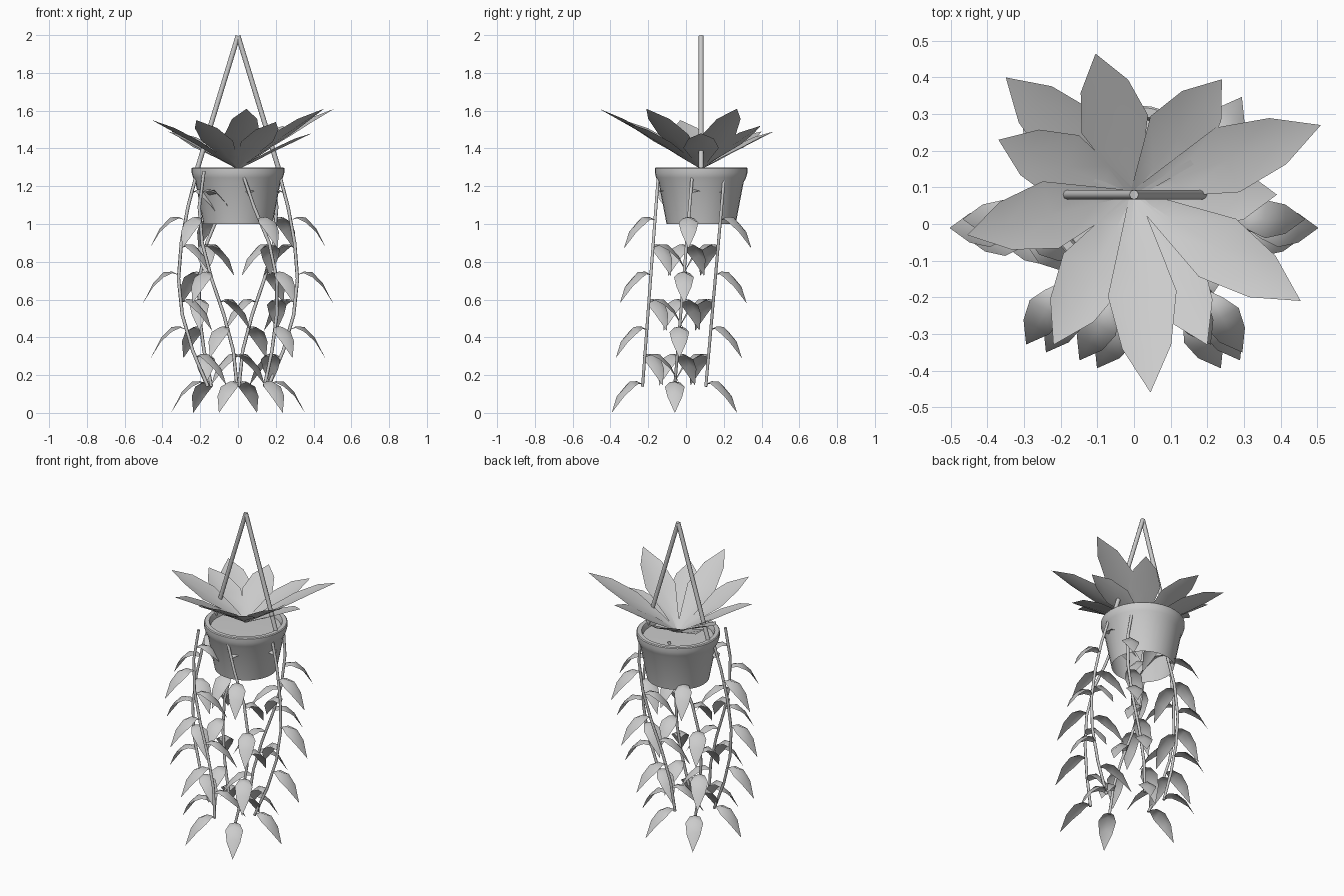
import bpy, bmesh
from math import radians, sin, cos, atan2, hypot, pi
from mathutils import Vector

if "Cube" in bpy.data.objects:
    bpy.data.objects.remove(bpy.data.objects["Cube"])


def make_object(name, bm, angle=40):
    me = bpy.data.meshes.new(name)
    bm.to_mesh(me)
    bm.free()
    ob = bpy.data.objects.new(name, me)
    bpy.context.collection.objects.link(ob)
    bpy.ops.object.select_all(action='DESELECT')
    ob.select_set(True)
    bpy.context.view_layer.objects.active = ob
    bpy.ops.object.shade_smooth_by_angle(angle=radians(angle))
    return ob


def lathe(name, profile, y, n=32):
    bm = bmesh.new()
    rings = []
    for r, z in profile:
        if r == 0:
            rings.append([bm.verts.new((0, y, z))] * n)
        else:
            rings.append([bm.verts.new((r * cos(2 * pi * i / n), y + r * sin(2 * pi * i / n), z))
                          for i in range(n)])
    for a, b in zip(rings, rings[1:]):
        for i in range(n):
            j = (i + 1) % n
            bm.faces.new(list(dict.fromkeys((a[i], a[j], b[j], b[i]))))
    return make_object(name, bm)


def tube(name, points, radius, n=8):
    bm = bmesh.new()
    rings = []
    pts = [Vector(p) for p in points]
    for k, p in enumerate(pts):
        t = (pts[min(k + 1, len(pts) - 1)] - pts[max(k - 1, 0)]).normalized()
        u = t.cross(Vector((0, 1, 0))).normalized()
        v = t.cross(u)
        rings.append([bm.verts.new(p + radius * (cos(2 * pi * i / n) * u + sin(2 * pi * i / n) * v))
                      for i in range(n)])
    for a, b in zip(rings, rings[1:]):
        for i in range(n):
            j = (i + 1) % n
            bm.faces.new((a[i], a[j], b[j], b[i]))
    bm.faces.new(rings[0][::-1])
    bm.faces.new(rings[-1])
    return make_object(name, bm, 65)


def add_leaf(bm, base, angle, rows):
    # rows: distance out, half width, height of midrib, height of edges
    d = Vector((cos(angle), sin(angle), 0))
    side = Vector((-sin(angle), cos(angle), 0))
    up = Vector((0, 0, 1))
    prev = None
    for out, w, zm, ze in rows:
        c = Vector(base) + d * out
        if w == 0:
            cur = [bm.verts.new(c + up * zm)] * 3
        else:
            cur = [bm.verts.new(c + side * s * w + up * (zm if s == 0 else ze)) for s in (-1, 0, 1)]
        if prev:
            for i in (0, 1):
                bm.faces.new(list(dict.fromkeys((prev[i], cur[i], cur[i + 1], prev[i + 1]))))
        prev = cur


CY = 0.08  # pot axis

# pot with rolled rim, open underneath, and soil
lathe("pot", [(0.183, 1.0), (0.225, 1.22), (0.238, 1.245), (0.245, 1.27),
              (0.245, 1.295), (0.24, 1.30), (0.215, 1.30), (0.21, 1.29), (0.205, 1.25)], CY)
lathe("soil", [(0.208, 1.265), (0, 1.27)], CY)

# hanger: two rods meeting at the top
for side, s in (("left", -1), ("right", 1)):
    tube("hanger_" + side, [(s * 0.225, CY, 1.26), (0, CY, 1.996)], 0.013)

# rosette of broad leaves: tip positions
tips = [(0.51, 0.27, 1.61), (0.455, -0.21, 1.61), (0.045, -0.46, 1.61), (0.2, -0.33, 1.54),
        (-0.22, -0.33, 1.55), (-0.455, -0.03, 1.55), (-0.37, 0.23, 1.49), (-0.35, 0.40, 1.49),
        (-0.105, 0.465, 1.49), (0.24, 0.395, 1.52), (0.39, 0.08, 1.48)]
bm = bmesh.new()
for x, y, z in tips:
    L, h = hypot(x, y - CY), z - 1.29
    rows = [(0, 0.012, 0, 0.004)]
    for t, w, zt in ((0.22, 0.048, 0.24), (0.5, 0.094, 0.54), (0.77, 0.067, 0.8)):
        rows.append((t * L, w, zt * h - 0.006, zt * h + 0.01))
    rows.append((L, 0, h, h))
    add_leaf(bm, (0, CY, 1.29), atan2(y - CY, x), rows)
make_object("rosette_leaves", bm, 30)

# trailing stems: x at each height, side sign, y at top and bottom, leaf direction
ZS = [1.28, 1.09, 0.9, 0.71, 0.52, 0.33, 0.14]
SIDE = [0.215, 0.265, 0.30, 0.315, 0.295, 0.24, 0.16]
CURL = [0.18, 0.205, 0.19, 0.14, 0.075, 0.025, 0.005]
SWAY = [0.02, 0.085, 0.165, 0.205, 0.205, 0.18, 0.14]
stems = [("right", SIDE, 1, 0.035, -0.06, 0), ("left", SIDE, -1, 0.035, -0.06, 180),
         ("front_left", CURL, -1, -0.145, -0.23, 240), ("back_right", CURL, 1, 0.205, 0.105, 60),
         ("front_right", SWAY, 1, -0.145, -0.23, 300), ("back_left", SWAY, -1, 0.205, 0.105, 120)]
trail = [(0, 0.006, 0, 0), (0.035, 0.03, 0.018, 0.01), (0.08, 0.052, 0.015, -0.012),
         (0.135, 0.04, -0.042, -0.062), (0.19, 0, -0.15, -0.15)]
for name, xs, s, y0, y1, a_out in stems:
    path = [Vector((s * x, y0 + (y1 - y0) * (1.28 - z) / 1.14, z)) for x, z in zip(xs, ZS)]
    tube("stem_" + name, path, 0.009, 6)
    bm = bmesh.new()
    for i in range(8):
        z = 0.15 + 0.145 * i
        k = next(k for k in range(6) if ZS[k + 1] <= z)
        p = path[k].lerp(path[k + 1], (ZS[k] - z) / (ZS[k] - ZS[k + 1]))
        # leaves alternate between outward and swept back across the stem
        add_leaf(bm, p, radians(a_out + 150 * (i % 2)), trail)
    make_object("leaves_" + name, bm, 40)
